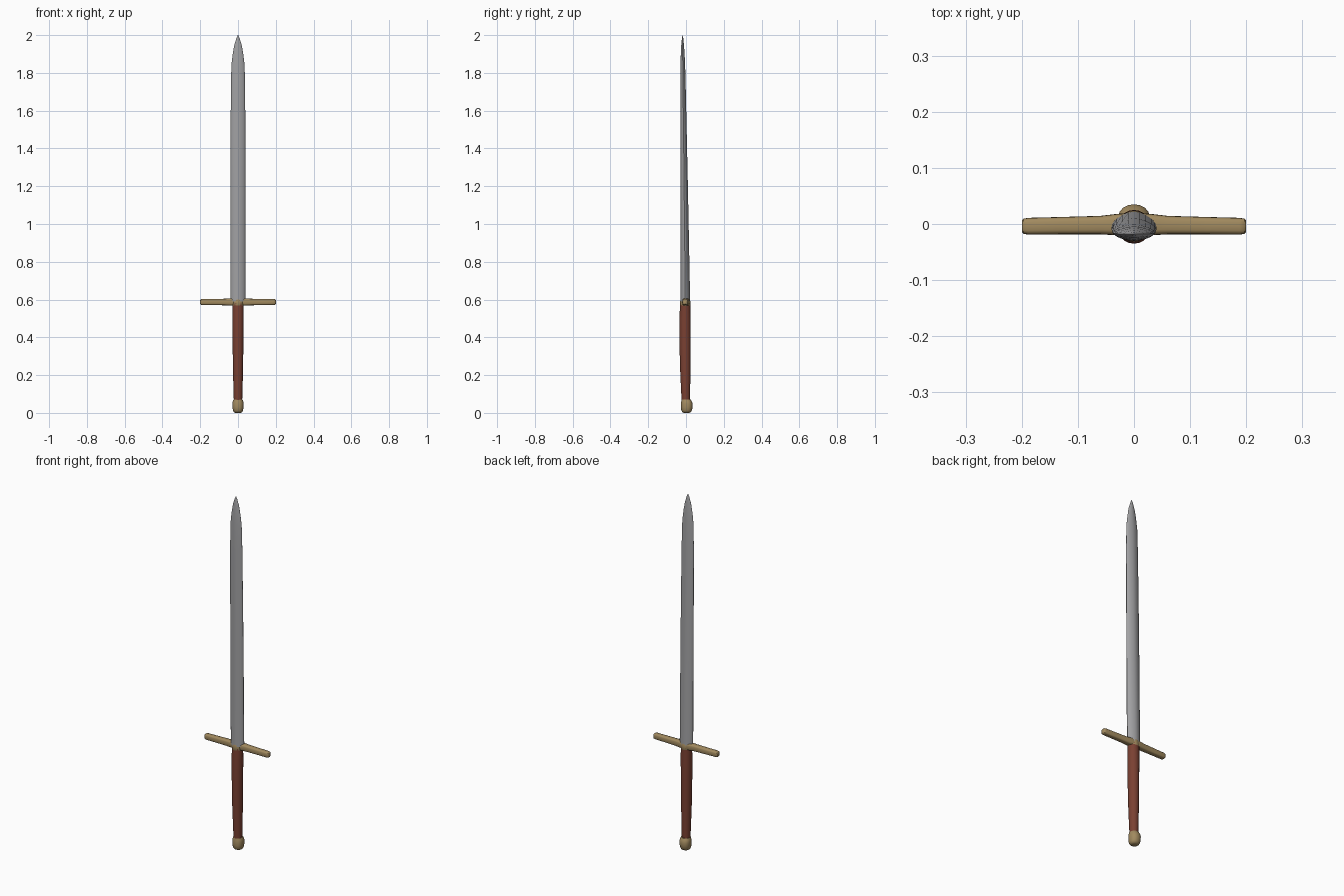
import bpy, bmesh, math
from mathutils import Vector

if "Cube" in bpy.data.objects:
    bpy.data.objects.remove(bpy.data.objects["Cube"])


def material(name, color):
    m = bpy.data.materials.new(name)
    m.diffuse_color = (*color, 1)
    m.use_nodes = True
    m.node_tree.nodes["Principled BSDF"].inputs["Base Color"].default_value = m.diffuse_color
    return m


STEEL = material("grey steel", (0.36, 0.36, 0.37))
BRASS = material("dull brass", (0.36, 0.255, 0.115))
LEATHER = material("red brown leather", (0.195, 0.052, 0.032))


def section(a, b, power, n=20):
    """Superellipse outline: power 1 is an ellipse, above 1 is sharper, below 1 is boxier."""
    pts = []
    for i in range(n):
        t = 2 * math.pi * i / n
        c, s = math.cos(t), math.sin(t)
        pts.append((a * math.copysign(abs(c) ** power, c),
                    b * math.copysign(abs(s) ** power, s)))
    return pts


def loft(name, rings, mat, angle=40):
    bm = bmesh.new()
    loops = [[bm.verts.new(p) for p in ring] for ring in rings]
    n = len(loops[0])
    for lo, hi in zip(loops, loops[1:]):
        for i in range(n):
            j = (i + 1) % n
            bm.faces.new((lo[i], lo[j], hi[j], hi[i]))
    bm.faces.new(loops[0][::-1])
    bm.faces.new(loops[-1])
    bmesh.ops.recalc_face_normals(bm, faces=bm.faces)
    me = bpy.data.meshes.new(name)
    bm.to_mesh(me)
    bm.free()
    me.materials.append(mat)
    ob = bpy.data.objects.new(name, me)
    bpy.context.collection.objects.link(ob)
    bpy.context.view_layer.objects.active = ob
    ob.select_set(True)
    bpy.ops.object.shade_smooth_by_angle(angle=math.radians(angle))
    ob.select_set(False)
    return ob


def upright(name, profile, power, mat):
    """Profile rows: z, half width, half depth, centre y."""
    rings = [[Vector((x, cy + y, z)) for x, y in section(a, b, power)]
             for z, a, b, cy in profile]
    return loft(name, rings, mat)


# Blade: thick at the guard, thinning toward a curved point
upright("blade", [
    (0.59, 0.040, 0.026, -0.004),
    (1.20, 0.040, 0.020, -0.010),
    (1.70, 0.038, 0.0145, -0.0155),
    (1.84, 0.035, 0.0125, -0.017),
    (1.90, 0.028, 0.010, -0.0175),
    (1.95, 0.019, 0.007, -0.018),
    (1.985, 0.008, 0.0035, -0.018),
    (2.00, 0.001, 0.0005, -0.018)], 1.2, STEEL)

# Grip: swelling toward the guard
upright("grip", [
    (0.06, 0.022, 0.022, -0.001),
    (0.12, 0.024, 0.024, -0.002),
    (0.25, 0.027, 0.028, -0.004),
    (0.40, 0.029, 0.030, -0.005),
    (0.50, 0.030, 0.030, -0.005),
    (0.58, 0.030, 0.027, -0.004)], 1.0, LEATHER)

# Pommel: rounded knob
upright("pommel", [
    (0.000, 0.014, 0.014, 0.003),
    (0.004, 0.022, 0.022, 0.003),
    (0.013, 0.027, 0.028, 0.003),
    (0.030, 0.029, 0.031, 0.004),
    (0.048, 0.030, 0.031, 0.004),
    (0.060, 0.028, 0.028, 0.003),
    (0.070, 0.024, 0.024, 0.001)], 0.9, BRASS)

# Collar joining blade, guard and grip
upright("guard_collar", [
    (0.565, 0.029, 0.025, -0.004),
    (0.570, 0.032, 0.028, -0.004),
    (0.600, 0.032, 0.026, -0.004),
    (0.606, 0.028, 0.022, -0.004)], 1.1, BRASS)

# Cross guard: rounded bar, a little thicker in the middle
half = [(0.0, 0.020, 0.020, 0.0), (0.03, 0.019, 0.019, -0.001),
        (0.06, 0.0165, 0.0175, -0.002), (0.13, 0.0155, 0.0165, -0.003),
        (0.188, 0.015, 0.016, -0.004), (0.197, 0.0135, 0.0145, -0.004),
        (0.200, 0.010, 0.011, -0.004)]
stations = [(-x, b, h, c) for x, b, h, c in half[:0:-1]] + half
loft("cross_guard",
     [[Vector((x, c + y, 0.587 + z)) for y, z in section(b, h, 0.6)]
      for x, b, h, c in stations], BRASS)
